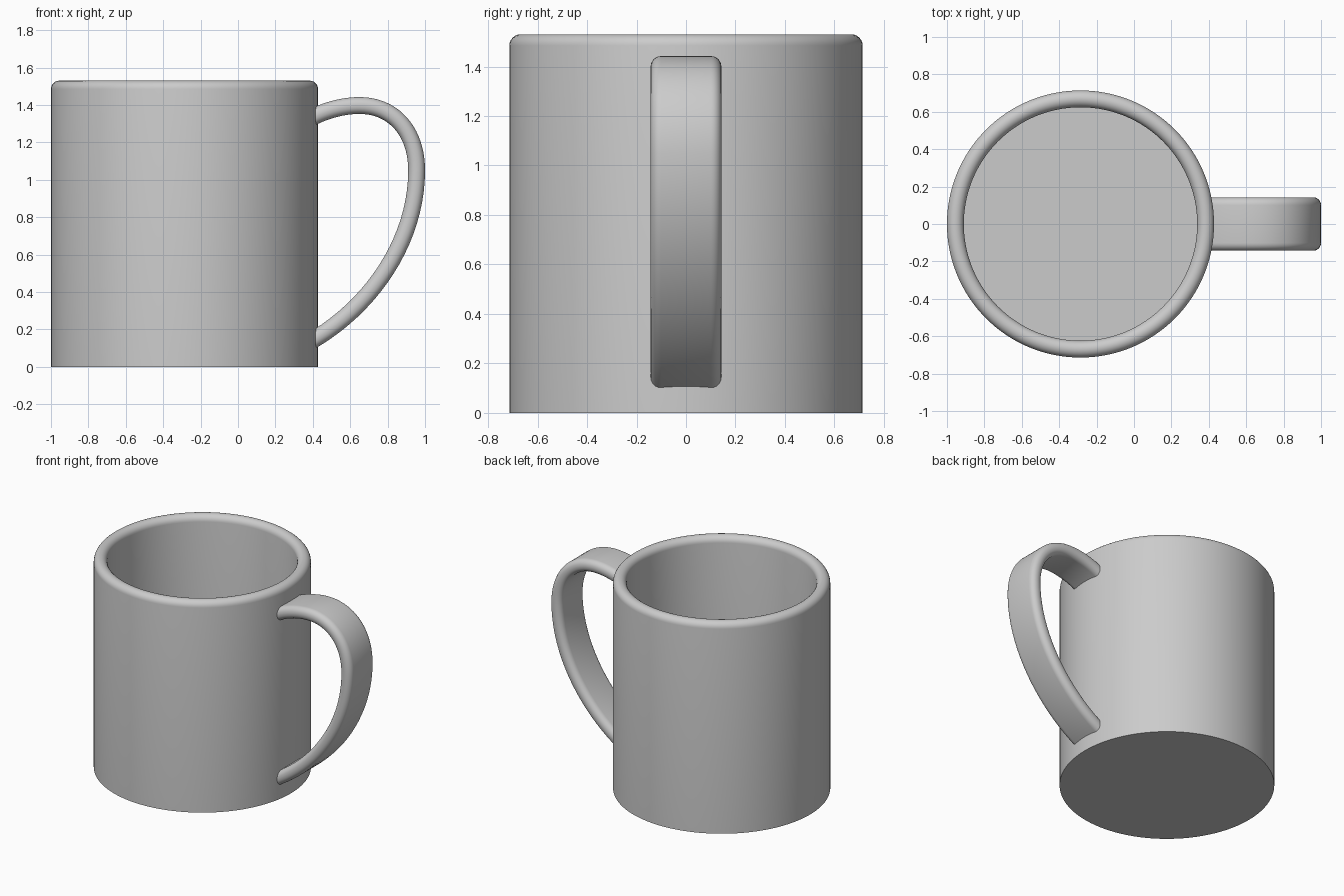
import bpy, bmesh, math
from mathutils import Vector

if "Cube" in bpy.data.objects:
    bpy.data.objects.remove(bpy.data.objects["Cube"])

CX, R_OUT, R_IN, HEIGHT, FLOOR = -0.286, 0.714, 0.624, 1.53, 0.09
SEGS = 128


def make_object(name, bm):
    bmesh.ops.recalc_face_normals(bm, faces=bm.faces[:])
    mesh = bpy.data.meshes.new(name)
    bm.to_mesh(mesh)
    bm.free()
    ob = bpy.data.objects.new(name, mesh)
    bpy.context.collection.objects.link(ob)
    bpy.ops.object.select_all(action='DESELECT')
    ob.select_set(True)
    bpy.context.view_layer.objects.active = ob
    bpy.ops.object.shade_smooth_by_angle(angle=math.radians(40))
    return ob


def bridge(bm, a, b):
    n = len(a)
    for i in range(n):
        j = (i + 1) % n
        bm.faces.new((a[i], a[j], b[j], b[i]))


def skin(bm, rings):
    loops = [[bm.verts.new(p) for p in ring] for ring in rings]
    for a, b in zip(loops, loops[1:]):
        bridge(bm, a, b)
    bm.faces.new(loops[0])
    bm.faces.new(loops[-1])


# Cup: outer wall, fully rounded rim, inner wall and floor
rim = (R_OUT - R_IN) / 2
profile = [(R_OUT, 0)]
for i in range(13):
    a = math.pi * i / 12
    profile.append((R_IN + rim + rim * math.cos(a), HEIGHT - rim + rim * math.sin(a)))
profile.append((R_IN, FLOOR))
bm = bmesh.new()
skin(bm, [[(CX + r * math.cos(math.tau * k / SEGS), r * math.sin(math.tau * k / SEGS), z)
           for k in range(SEGS)] for r, z in profile])
make_object("cup", bm)

# Handle: rounded band swept along a path in the XZ plane
bezier = [
    [(0.37, 1.32), (0.46, 1.37), (0.56, 1.397), (0.65, 1.397)],
    [(0.65, 1.397), (0.83, 1.397), (0.955, 1.26), (0.955, 1.05)],
    [(0.955, 1.05), (0.955, 0.68), (0.72, 0.32), (0.37, 0.125)],
]
STEPS = 20
path = []
for s, seg in enumerate(bezier):
    p0, p1, p2, p3 = (Vector(p) for p in seg)
    for i in range(0 if s == 0 else 1, STEPS + 1):
        t = i / STEPS
        u = 1 - t
        point = u**3 * p0 + 3 * u * u * t * p1 + 3 * u * t * t * p2 + t**3 * p3
        tangent = u * u * (p1 - p0) + 2 * u * t * (p2 - p1) + t * t * (p3 - p2)
        path.append((point, tangent.normalized()))

HALF_W, HALF_T, CORNER = 0.143, 0.045, 0.042
section = []
for q, (sy, sn) in enumerate([(1, 1), (-1, 1), (-1, -1), (1, -1)]):
    for i in range(7):
        a = math.pi / 2 * (q + i / 6)
        section.append((sy * (HALF_W - CORNER) + CORNER * math.cos(a),
                        sn * (HALF_T - CORNER) + CORNER * math.sin(a)))
bm = bmesh.new()
skin(bm, [[(p.x - t.y * n, y, p.y + t.x * n) for y, n in section] for p, t in path])
make_object("handle", bm)
